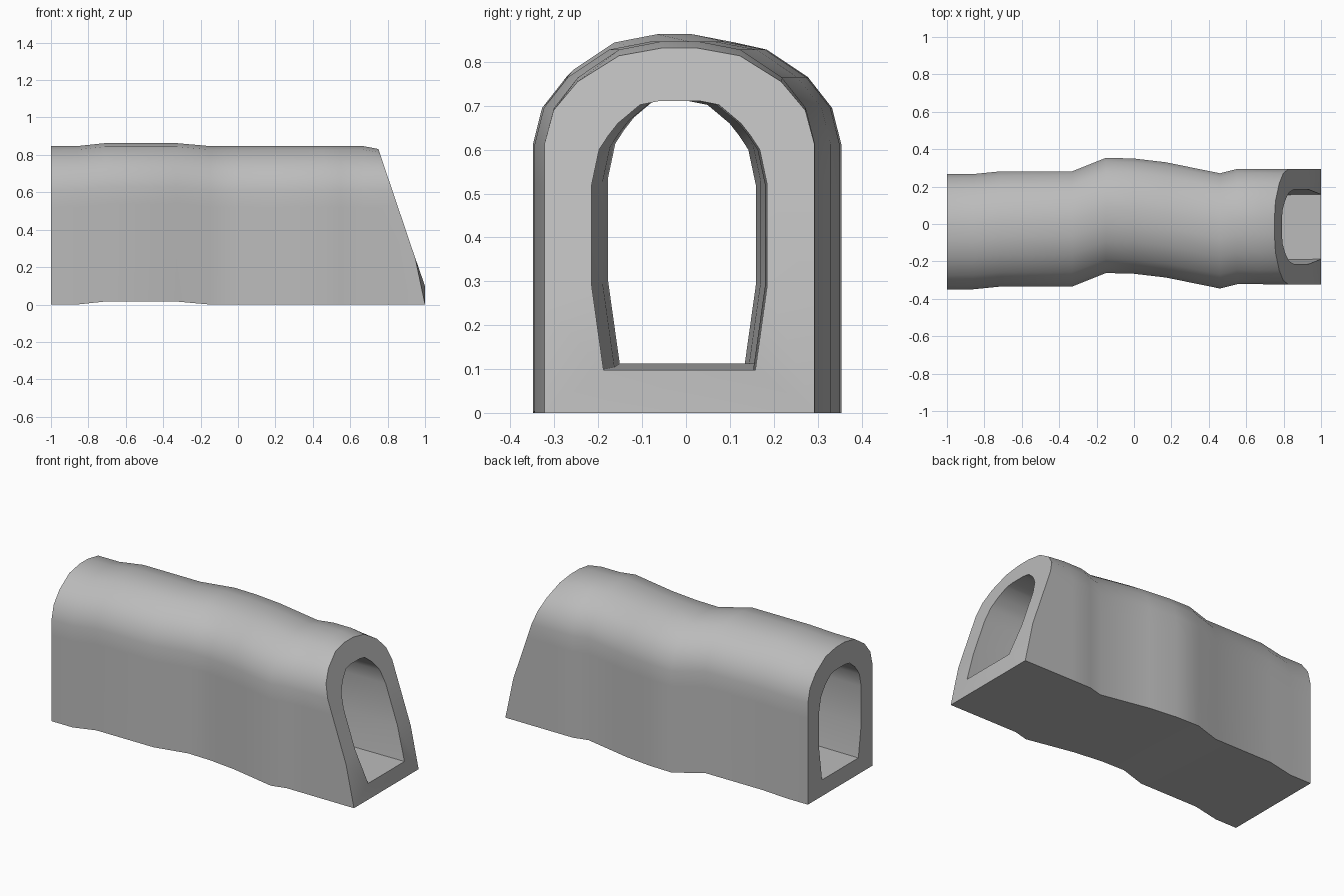
import bpy, bmesh, math

cube = bpy.data.objects.get("Cube")
if cube:
    bpy.data.objects.remove(cube)

stone = bpy.data.materials.new("plain grey stone")
stone.use_nodes = True
grey = (0.5, 0.5, 0.5, 1)
stone.diffuse_color = grey
stone.node_tree.nodes["Principled BSDF"].inputs["Base Color"].default_value = grey

# Half sections from bottom corner to crown: (half width, height)
OUTER = [(.308, 0), (.308, .25), (.308, .52), (.308, .612),
         (.287, .695), (.232, .765), (.138, .828), (.04, .847)]
INNER = [(.173, .098), (.2, .29), (.2, .52), (.183, .6),
         (.162, .632), (.14, .66), (.09, .702), (.045, .711)]

# Winding route: (x, sideways shift, lift); the last station is the raked mouth
OUTER_PATH = [(-1, -.041, 0), (-.86, -.041, 0), (-.71, -.026, .016),
              (-.33, -.026, .016), (-.15, .046, 0), (0, .042, 0),
              (.17, .022, 0), (.46, -.037, 0), (.55, -.014, 0),
              (.67, -.014, 0), (1, -.015, 0)]
INNER_PATH = [(-1, -.041, 0), (-.7, -.03, .008), (-.3, -.005, .01),
              (0, .022, .014), (.25, .01, .006), (.5, -.02, 0), (1, -.015, 0)]


def mouth_x(z):
    """Raked mouth with a small upright lip at the floor."""
    if z < .1:
        return 1
    if z < .25:
        return 1 - (z - .1) * .353
    return .947 - (z - .25) * .338


def loft(bm, half, path):
    """Skin the mirrored section along the route; return its rings."""
    section = half + [(-w, z) for w, z in reversed(half)]
    rings = []
    for x, shift, lift in path:
        ring = []
        for w, z in section:
            px, pz = x, z + lift
            if x == 1:
                if half is OUTER:
                    pz -= .065 * max(0, z - .61)
                px = mouth_x(pz)
            ring.append(bm.verts.new((px, w + shift, pz)))
        rings.append(ring)
    for a, b in zip(rings, rings[1:]):
        bridge(bm, a, b)
    return rings


def bridge(bm, a, b):
    n = len(a)
    for i in range(n):
        j = (i + 1) % n
        bm.faces.new((a[i], a[j], b[j], b[i]))


# Tunnel: outer shell, inner passage and the two end rims
bm = bmesh.new()
shell = loft(bm, OUTER, OUTER_PATH)
passage = loft(bm, INNER, INNER_PATH)
for end in (0, -1):
    bridge(bm, shell[end], passage[end])
bmesh.ops.recalc_face_normals(bm, faces=bm.faces)
mesh = bpy.data.meshes.new("tunnel")
bm.to_mesh(mesh)
bm.free()
mesh.materials.append(stone)
tunnel = bpy.data.objects.new("tunnel", mesh)
bpy.context.collection.objects.link(tunnel)

# Soft walls and arch, crisp rims
bpy.ops.object.select_all(action='DESELECT')
tunnel.select_set(True)
bpy.context.view_layer.objects.active = tunnel
bpy.ops.object.shade_smooth_by_angle(angle=math.radians(40))
